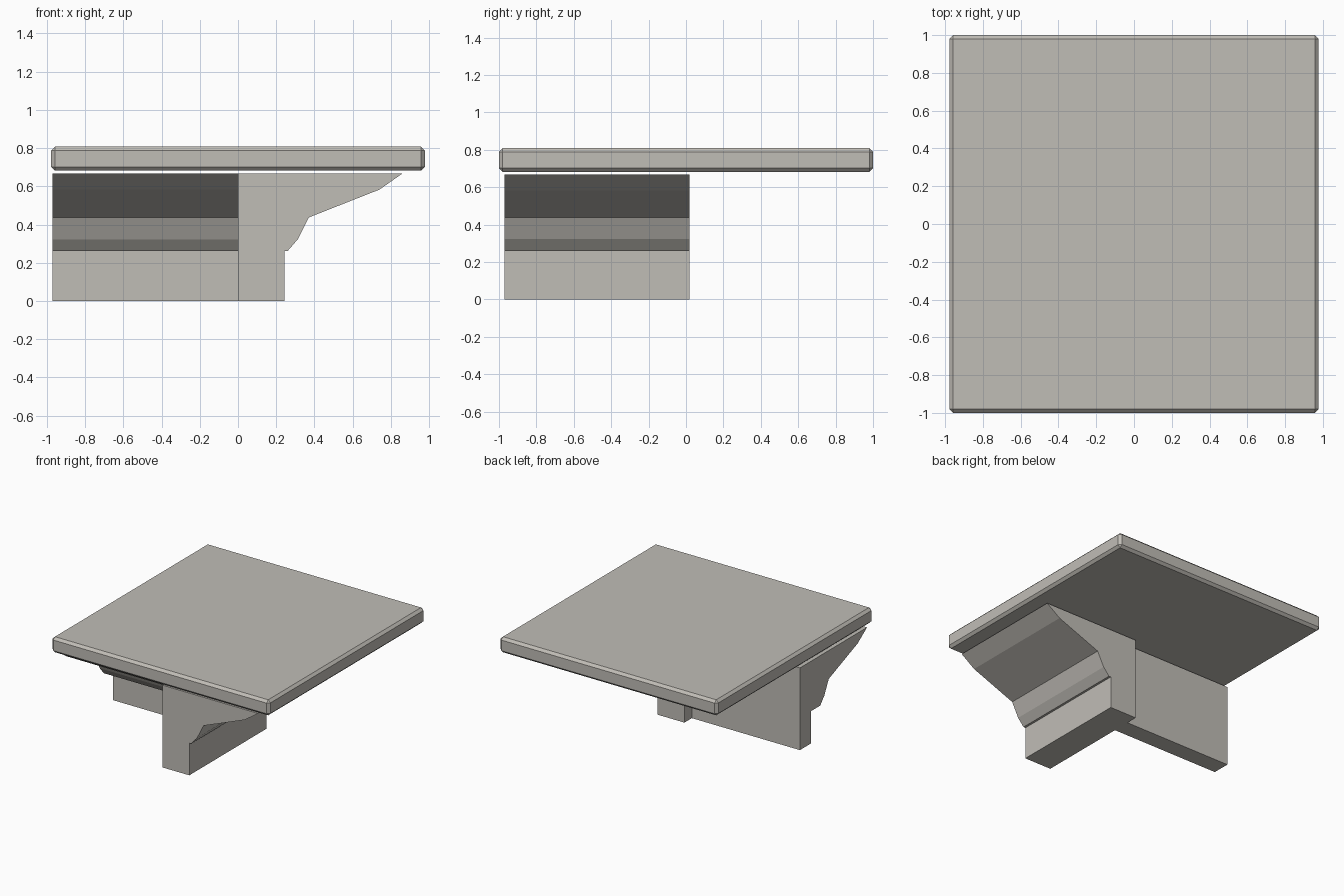
import bpy, bmesh

if "Cube" in bpy.data.objects:
    bpy.data.objects.remove(bpy.data.objects["Cube"])

stone = bpy.data.materials.new("warm_grey_stone")
stone.diffuse_color = (0.53, 0.51, 0.47, 1)
stone.use_nodes = True
stone.node_tree.nodes["Principled BSDF"].inputs["Base Color"].default_value = stone.diffuse_color


def make_object(name, bm):
    bmesh.ops.recalc_face_normals(bm, faces=bm.faces)
    mesh = bpy.data.meshes.new(name)
    bm.to_mesh(mesh)
    bm.free()
    mesh.materials.append(stone)
    obj = bpy.data.objects.new(name, mesh)
    bpy.context.collection.objects.link(obj)
    return obj


def extruded(name, points, offset):
    """Extrude a closed outline of 3D points along an offset vector."""
    bm = bmesh.new()
    face = bm.faces.new([bm.verts.new(p) for p in points])
    result = bmesh.ops.extrude_face_region(bm, geom=[face], use_keep_orig=True)
    moved = [g for g in result["geom"] if isinstance(g, bmesh.types.BMVert)]
    bmesh.ops.translate(bm, verts=moved, vec=offset)
    return make_object(name, bm)


def profile(base_depth):
    """Wall section (depth, height) with a stepped moulding flaring outward."""
    return [(0, 0), (base_depth, 0), (base_depth, 0.262), (0.26, 0.262),
            (0.312, 0.322), (0.37, 0.437), (0.74, 0.583), (0.86, 0.667), (0, 0.667)]


# Thick wall running front to back, moulding facing right
extruded("side_wall", [(d, -0.97, z) for d, z in profile(0.242)], (0, 0.99, 0))

# Thinner wall running left, moulding facing front
extruded("front_wall", [(-0.97, -0.075 - d, z) for d, z in profile(0.145)], (0.97, 0, 0))

# Chamfered slab floating just above the walls
bm = bmesh.new()
bmesh.ops.create_cube(bm, size=1)
bmesh.ops.scale(bm, verts=bm.verts, vec=(1.954, 2.0, 0.126))
bmesh.ops.translate(bm, verts=bm.verts, vec=(0, 0, 0.745))
slab = make_object("top_slab", bm)
chamfer = slab.modifiers.new("chamfer", "BEVEL")
chamfer.width = 0.02
chamfer.segments = 1
